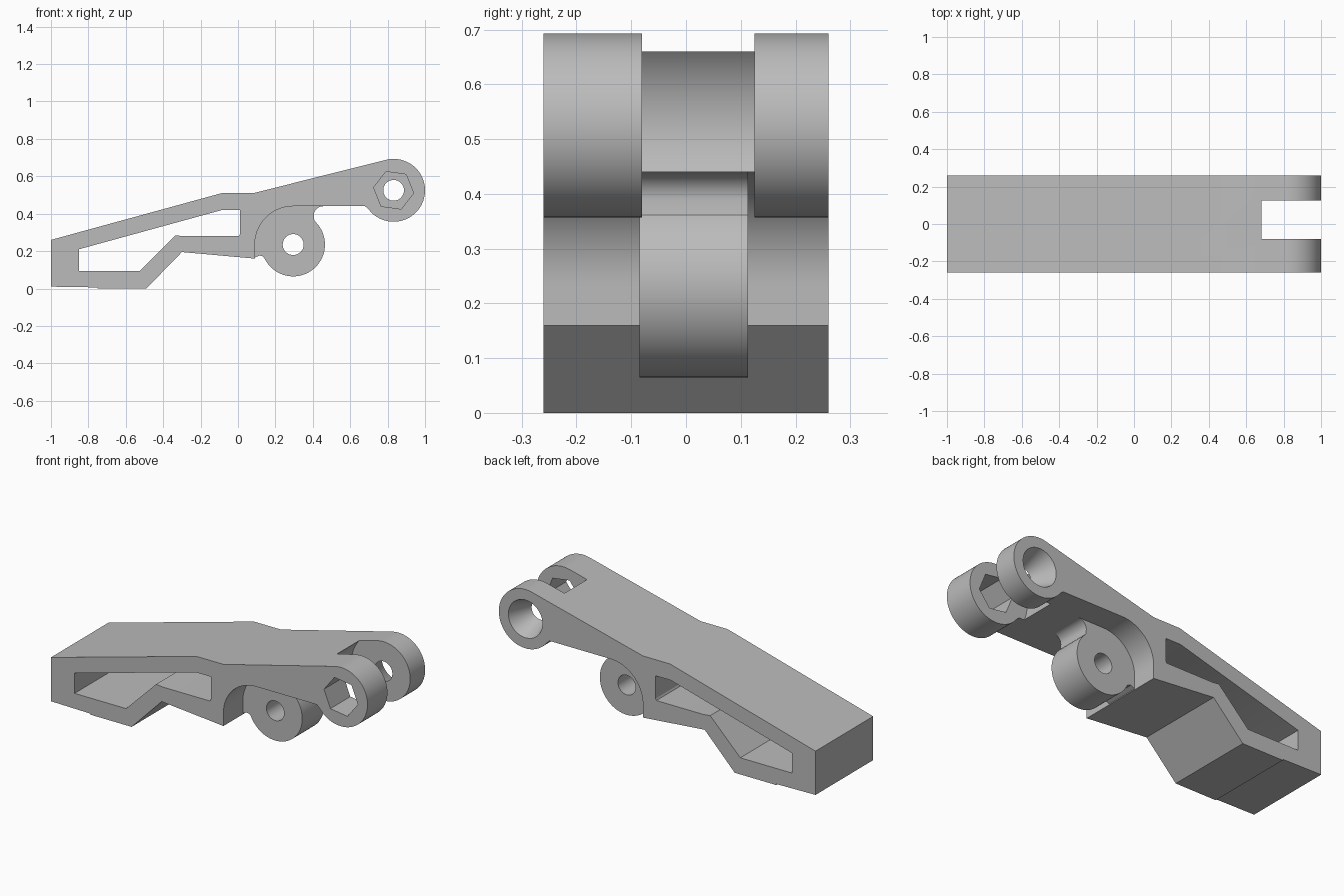
import bpy
import bmesh
from math import cos, sin, radians

cube = bpy.data.objects.get("Cube")
if cube:
    bpy.data.objects.remove(cube, do_unlink=True)

grey = bpy.data.materials.new("plain grey")
grey.use_nodes = True
colour = (0.5, 0.5, 0.5, 1)
grey.diffuse_color = colour
grey.node_tree.nodes["Principled BSDF"].inputs["Base Color"].default_value = colour


def arc(centre, radius, start, end, steps):
    """Points in the x-z plane along an arc, angles in degrees."""
    angles = [radians(start + (end - start) * i / steps) for i in range(steps + 1)]
    return [(centre[0] + radius * cos(a), centre[1] + radius * sin(a)) for a in angles]


def circle(centre, radius, sides=64, turn=0):
    return arc(centre, radius, turn, turn + 360, sides)[:-1]


def loft(name, front, back, y0, y1):
    """Solid between two matching x-z outlines at y0 and y1."""
    bm = bmesh.new()
    a = [bm.verts.new((x, y0, z)) for x, z in front]
    b = [bm.verts.new((x, y1, z)) for x, z in back]
    bm.faces.new(a)
    bm.faces.new(b[::-1])
    for i in range(len(a)):
        j = (i + 1) % len(a)
        bm.faces.new((a[j], a[i], b[i], b[j]))
    bmesh.ops.recalc_face_normals(bm, faces=bm.faces)
    mesh = bpy.data.meshes.new(name)
    bm.to_mesh(mesh)
    bm.free()
    mesh.materials.append(grey)
    obj = bpy.data.objects.new(name, mesh)
    bpy.context.collection.objects.link(obj)
    return obj


def prism(name, outline, y0, y1):
    return loft(name, outline, outline, y0, y1)


def combine(target, tool, operation):
    """Apply a boolean and discard the tool."""
    bpy.context.view_layer.objects.active = target
    mod = target.modifiers.new("boolean", "BOOLEAN")
    mod.operation = operation
    mod.solver = "EXACT"
    mod.object = tool
    bpy.ops.object.modifier_apply(modifier=mod.name)
    bpy.data.objects.remove(tool, do_unlink=True)


HALF = 0.26
fork = (0.832, 0.525)
pivot = (0.295, 0.235)

# Arm side profile: foot, raised underside, clearance arc, fork eye, sloping top
profile = [(-1, 0.01), (-0.75, 0.006), (-0.75, 0), (-0.49, 0), (-0.3, 0.195), (0.09, 0.16)]
profile += arc(pivot, 0.205, 180, 90, 24)
profile += [(0.68, 0.44)]
profile += arc(fork, 0.168, 218, 464, 64)
profile += [(0.09, 0.512), (-0.08, 0.512), (-1, 0.26)]
arm = prism("lever_arm", profile, -HALF, HALF)

# Window through the sides
window = [(-0.85, 0.095), (-0.525, 0.095), (-0.335, 0.285), (-0.295, 0.28), (0.005, 0.28),
          (0.01, 0.29), (0.01, 0.42), (-0.085, 0.42), (-0.85, 0.21)]
combine(arm, prism("window_cutter", window, -0.4, 0.4), "DIFFERENCE")

# Rounded slot between the fork eyes
combine(arm, prism("slot_cutter", circle(fork, 0.203, 96), -0.08, 0.125), "DIFFERENCE")

# Pivot lug in the middle, blended into the arm by small fillets
lug = [(0.05, 0.46), (0.05, 0.18), (0.09, 0.165), (0.115, 0.177), (0.135, 0.171)]
lug += arc(pivot, 0.17, 210, 408, 56)
lug += arc((0.455, 0.39), 0.05, 180, 90, 8)
lug += [(0.455, 0.46)]
combine(arm, prism("pivot_lug", lug, -0.085, 0.113), "UNION")
combine(arm, prism("pivot_hole", circle(pivot, 0.056, 48), -0.4, 0.4), "DIFFERENCE")

# Hexagonal hole in the front eye, tapered round hole in the back eye
combine(arm, prism("hex_hole", circle(fork, 0.108, 6, -8), -0.4, 0.02), "DIFFERENCE")
combine(arm, loft("tapered_hole", circle(fork, 0.055), circle(fork, 0.108), 0.124, HALF + 0.001),
        "DIFFERENCE")

# Smooth round surfaces, crisp edges
bpy.ops.object.select_all(action="DESELECT")
arm.select_set(True)
bpy.context.view_layer.objects.active = arm
bpy.ops.object.shade_smooth_by_angle(angle=radians(25))
